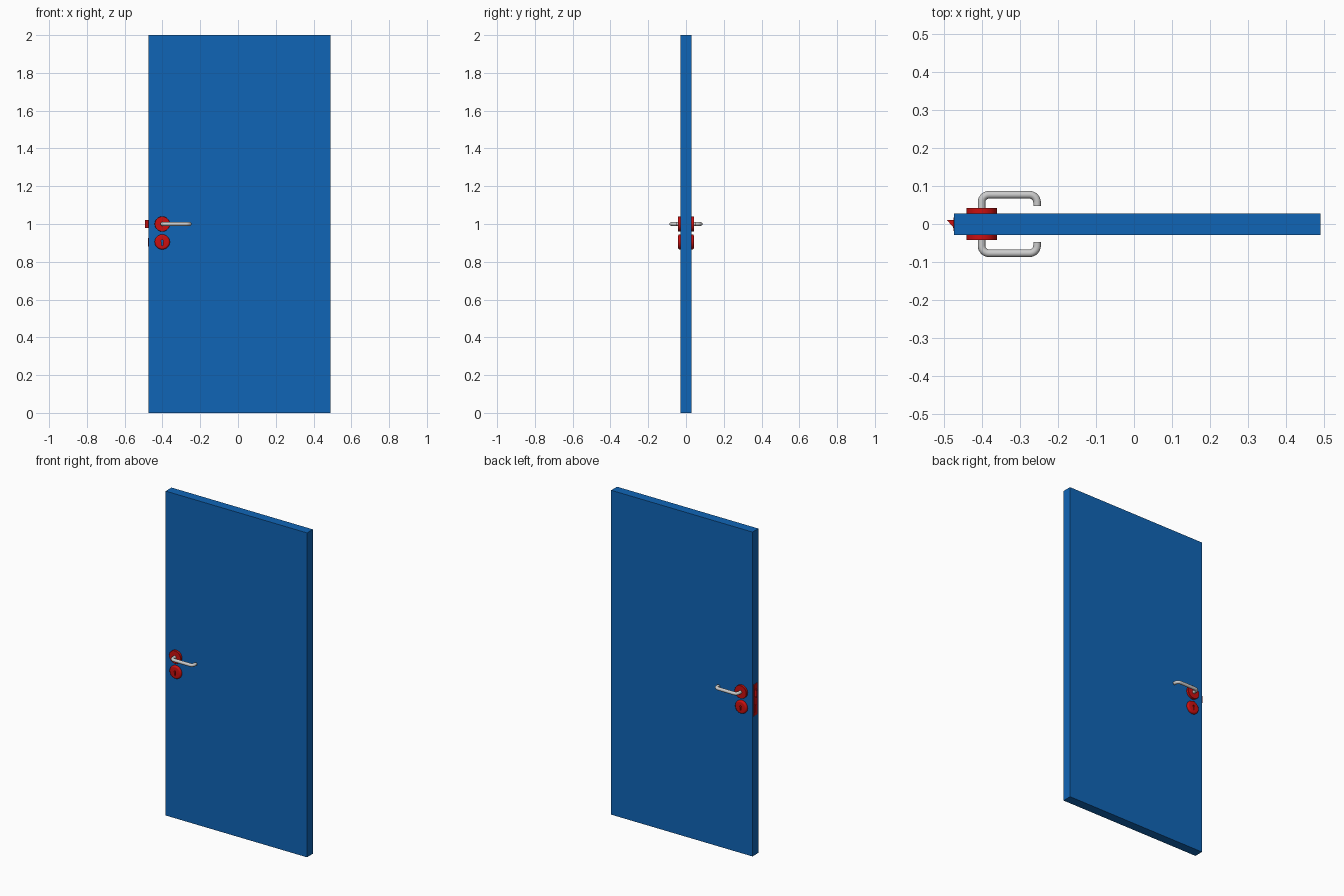
import bpy, bmesh, math
from mathutils import Vector

if "Cube" in bpy.data.objects:
    bpy.data.objects.remove(bpy.data.objects["Cube"])


def material(name, rgb):
    m = bpy.data.materials.new(name)
    m.diffuse_color = (*rgb, 1)
    m.use_nodes = True
    m.node_tree.nodes["Principled BSDF"].inputs["Base Color"].default_value = m.diffuse_color
    return m


BLUE = material("blue_paint", (0.005, 0.13, 0.47))
RED = material("red_fittings", (0.6, 0.005, 0.005))


def add(name, bm, mat=None, smooth=False):
    bmesh.ops.recalc_face_normals(bm, faces=bm.faces)
    me = bpy.data.meshes.new(name)
    bm.to_mesh(me)
    bm.free()
    ob = bpy.data.objects.new(name, me)
    bpy.context.collection.objects.link(ob)
    if mat:
        me.materials.append(mat)
    if smooth:
        make_smooth(ob)
    return ob


def make_smooth(ob):
    bpy.ops.object.select_all(action='DESELECT')
    ob.select_set(True)
    bpy.context.view_layer.objects.active = ob
    bpy.ops.object.shade_smooth_by_angle(angle=math.radians(35))


def prism(name, pts, offset, mat=None):
    """Extrude a closed polygon of 3D points along offset."""
    bm = bmesh.new()
    face = bm.faces.new([bm.verts.new(p) for p in pts])
    ext = bmesh.ops.extrude_face_region(bm, geom=[face])
    bmesh.ops.translate(bm, vec=offset,
                        verts=[v for v in ext["geom"] if isinstance(v, bmesh.types.BMVert)])
    return add(name, bm, mat)


def box(name, x0, x1, y0, y1, z0, z1, mat):
    return prism(name, [(x0, y0, z0), (x1, y0, z0), (x1, y1, z0), (x0, y1, z0)], (0, 0, z1 - z0), mat)


def disc(name, profile, z, side):
    """Stack of rings (radius, y) along y, capped at both ends."""
    bm = bmesh.new()
    n = 48
    rings = [[bm.verts.new((-0.401 + r * math.cos(2 * math.pi * i / n), side * y,
                            z + r * math.sin(2 * math.pi * i / n))) for i in range(n)]
             for r, y in profile]
    for a, b in zip(rings, rings[1:]):
        for i in range(n):
            bm.faces.new((a[i], a[(i + 1) % n], b[(i + 1) % n], b[i]))
    bm.faces.new(rings[0])
    bm.faces.new(rings[-1])
    return add(name, bm, RED, True)


def lever(name, side):
    """Bent round bar with filleted corners."""
    a, b, out, r = -0.401, -0.255, 0.077, 0.02
    pts = [(a, 0.026)]
    for cx, start in ((a + r, 180), (b - r, 90)):
        for i in range(9):
            t = math.radians(start - 90 * i / 8)
            pts.append((cx + r * math.cos(t), out - r + r * math.sin(t)))
    pts.append((b, 0.048))
    cu = bpy.data.curves.new(name, 'CURVE')
    cu.dimensions = '3D'
    cu.bevel_depth = 0.01
    cu.bevel_resolution = 6
    cu.use_fill_caps = True
    sp = cu.splines.new('POLY')
    sp.points.add(len(pts) - 1)
    for p, (x, y) in zip(sp.points, pts):
        p.co = (x, side * y, 1.0, 1)
    ob = bpy.data.objects.new(name, cu)
    bpy.context.collection.objects.link(ob)
    bpy.ops.object.select_all(action='DESELECT')
    ob.select_set(True)
    bpy.context.view_layer.objects.active = ob
    bpy.ops.object.convert(target='MESH')
    make_smooth(bpy.context.object)


# Door leaf
box("door_leaf", -0.473, 0.491, -0.029, 0.028, 0, 2, BLUE)

# Lock face plate, sprung latch and dead bolt on the closing edge
box("lock_face_plate", -0.4742, -0.465, -0.018, 0.017, 0.86, 1.055, RED)
prism("latch", [(-0.465, -0.011, 0.979), (-0.473, -0.011, 0.979),
                (-0.492, 0.01, 0.979), (-0.465, 0.01, 0.979)], (0, 0, 0.042), RED)
box("dead_bolt", -0.476, -0.465, -0.01, 0.009, 0.88, 0.925, RED)

# Keyhole cutter: round head above a narrow slot
arc = [math.radians(-60 + 300 * i / 16) for i in range(17)]
key = [(-0.401 + 0.006 * math.cos(t), -0.06, 0.910 + 0.006 * math.sin(t)) for t in arc]
key += [(-0.404, -0.06, 0.886), (-0.398, -0.06, 0.886)]
cutter = prism("keyhole_cutter", key, (0, 0.12, 0))
cutter.hide_render = True
cutter.hide_set(True)

# Handles and rosettes on both faces
for label, side in (("front", -1), ("back", 1)):
    disc(label + "_handle_rosette", [(0.04, 0.026), (0.04, 0.0415), (0.039, 0.0425)], 1.0, side)
    key_disc = disc(label + "_key_rosette",
                    [(0.04, 0.026), (0.04, 0.034), (0.038, 0.039), (0.034, 0.042), (0.031, 0.0425)],
                    0.905, side)
    cut = key_disc.modifiers.new("keyhole", 'BOOLEAN')
    cut.object = cutter
    cut.operation = 'DIFFERENCE'
    lever(label + "_lever_handle", side)
